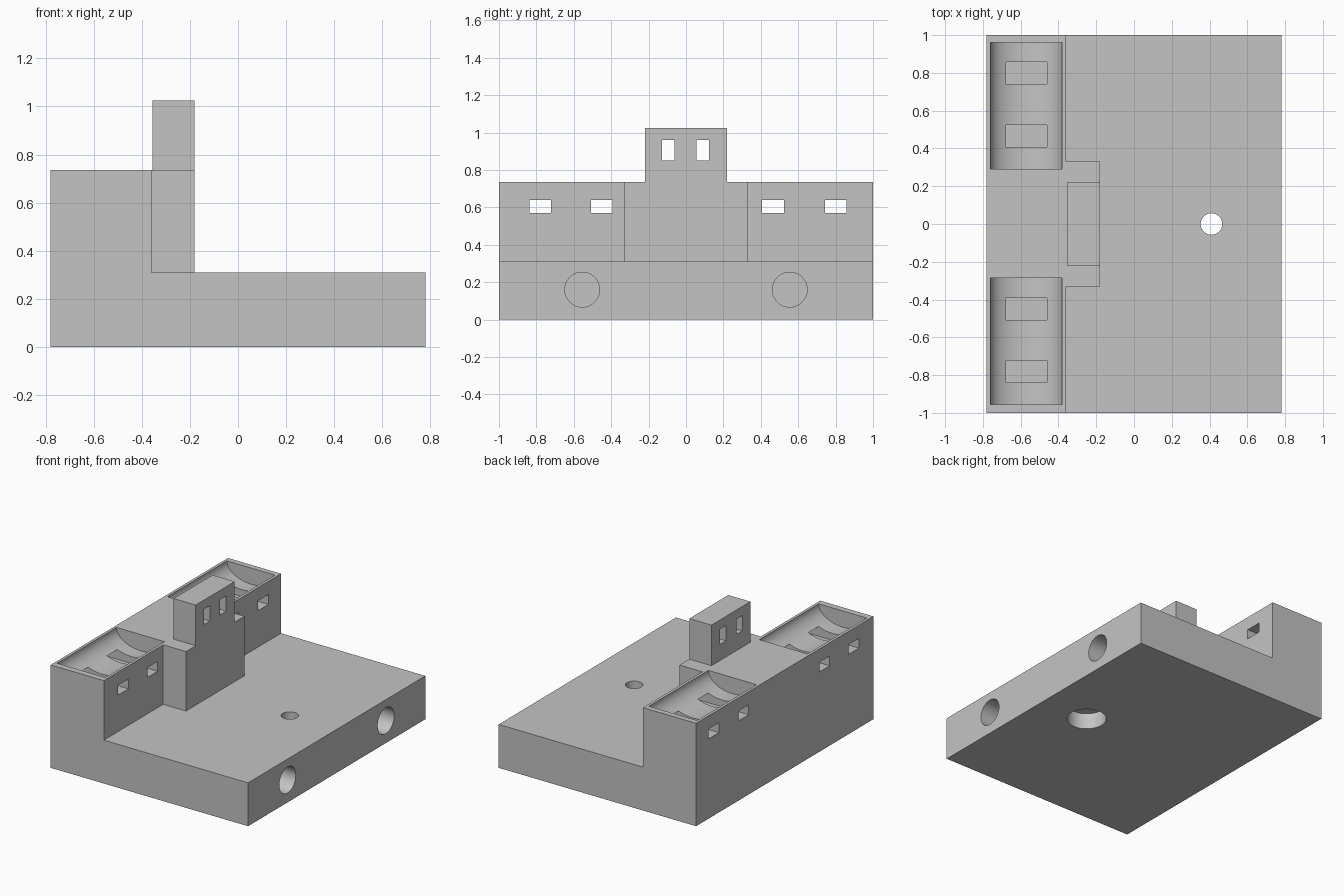
import bpy, bmesh, math
from mathutils import Matrix, Vector

cube = bpy.data.objects.get("Cube")
if cube:
    bpy.data.objects.remove(cube, do_unlink=True)

grey = bpy.data.materials.new("plain grey")
grey.use_nodes = True
GREY = (0.55, 0.55, 0.55, 1)
grey.diffuse_color = GREY
grey.node_tree.nodes["Principled BSDF"].inputs["Base Color"].default_value = GREY


def make(name, bm):
    bmesh.ops.recalc_face_normals(bm, faces=bm.faces)
    mesh = bpy.data.meshes.new(name)
    bm.to_mesh(mesh)
    bm.free()
    mesh.materials.append(grey)
    ob = bpy.data.objects.new(name, mesh)
    bpy.context.collection.objects.link(ob)
    return ob


def prism(name, outline, y0, y1):
    """Extrude an x-z outline along y."""
    bm = bmesh.new()
    face = bm.faces.new([bm.verts.new((x, y0, z)) for x, z in outline])
    out = bmesh.ops.extrude_face_region(bm, geom=[face])
    moved = [v for v in out["geom"] if isinstance(v, bmesh.types.BMVert)]
    bmesh.ops.translate(bm, verts=moved, vec=(0, y1 - y0, 0))
    return make(name, bm)


def box(name, x0, x1, y0, y1, z0, z1):
    return prism(name, [(x0, z0), (x1, z0), (x1, z1), (x0, z1)], y0, y1)


def cylinder(name, centre, axis, radius, length, flatten=1.0):
    bm = bmesh.new()
    turn = Vector((0, 0, 1)).rotation_difference(Vector(axis)).to_matrix().to_4x4()
    squash = Matrix.Diagonal((1, 1, flatten, 1))
    bmesh.ops.create_cone(bm, cap_ends=True, segments=64, radius1=radius,
                          radius2=radius, depth=length,
                          matrix=Matrix.Translation(centre) @ squash @ turn)
    return make(name, bm)


def cut(ob, cutters):
    """Subtract each cutter in turn, then discard the cutters."""
    for c in cutters:
        c.hide_render = True
        mod = ob.modifiers.new("cut", "BOOLEAN")
        mod.operation = "DIFFERENCE"
        mod.solver = "EXACT"
        mod.object = c
    bpy.context.view_layer.update()
    graph = bpy.context.evaluated_depsgraph_get()
    mesh = bpy.data.meshes.new_from_object(ob.evaluated_get(graph))
    ob.modifiers.clear()
    ob.data = mesh
    for c in cutters:
        bpy.data.objects.remove(c, do_unlink=True)


# Main sizes
BACK, FRONT, STEP, FACE = -0.78, 0.78, -0.36, -0.18
DECK, WALL, TOP = 0.31, 0.735, 1.025

# Deck and long wall as one L-shaped body
body = prism("deck_and_wall", [(BACK, 0), (FRONT, 0), (FRONT, DECK),
                               (STEP, DECK), (STEP, WALL), (BACK, WALL)], -1, 1)
cutters = []

# Rounded troughs in the wall top
for y in (-0.62, 0.625):
    cutters.append(cylinder("trough_cutter", (-0.57, y, WALL), (0, 1, 0),
                            0.19, 0.67, flatten=0.61))

# Slots running through the wall
for y in (-0.78, -0.45, 0.465, 0.80):
    cutters.append(box("slot_cutter", -0.9, -0.3, y - 0.058, y + 0.058, 0.57, 0.64))

# Blind round holes in the deck edge
for y in (-0.555, 0.555):
    cutters.append(cylinder("edge_hole_cutter", (FRONT, y, 0.16), (1, 0, 0), 0.093, 0.6))

# Vertical hole with a wide recess underneath
cutters.append(cylinder("deck_hole_cutter", (0.41, 0, 0.2), (0, 0, 1), 0.057, 0.6))
cutters.append(cylinder("recess_cutter", (0.41, 0, 0), (0, 0, 1), 0.13, 0.23))
cut(body, cutters)

# Centre block and tower
block = box("centre_block", STEP, FACE, -0.33, 0.33, DECK, WALL)
tower = box("tower", STEP + 0.005, FACE, -0.22, 0.22, WALL, TOP)
cut(tower, [box("window_cutter", -0.5, 0, y - 0.034, y + 0.034, 0.85, 0.96)
            for y in (-0.095, 0.09)])

# Smooth the round surfaces, keep the edges sharp
bpy.ops.object.select_all(action="DESELECT")
for ob in (body, block, tower):
    ob.select_set(True)
bpy.context.view_layer.objects.active = body
bpy.ops.object.shade_smooth_by_angle(angle=math.radians(30))
